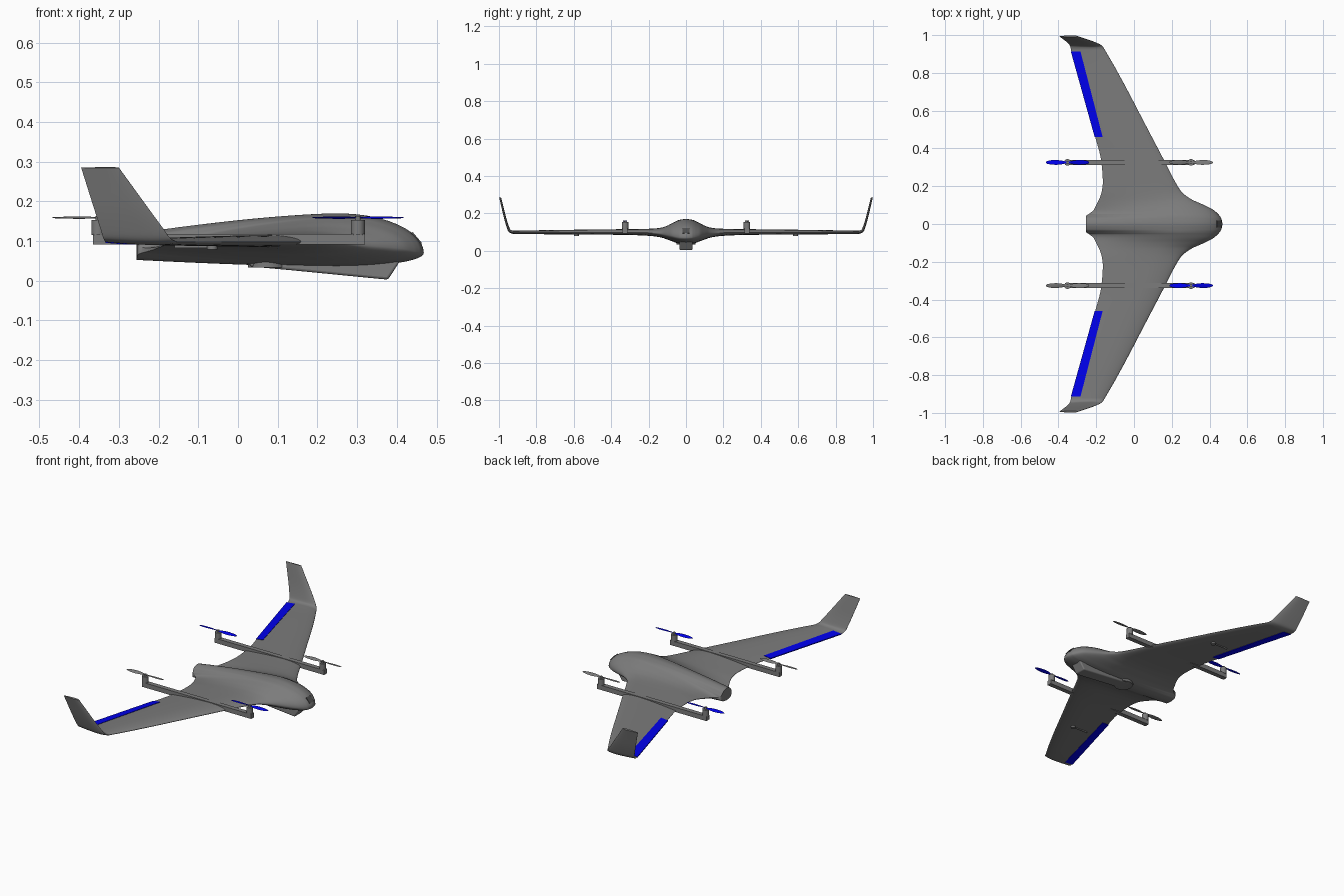
import bpy, math

if "Cube" in bpy.data.objects:
    bpy.data.objects.remove(bpy.data.objects["Cube"])


def paint(name, r, g, b):
    m = bpy.data.materials.new(name)
    m.diffuse_color = (r, g, b, 1)
    m.use_nodes = True
    m.node_tree.nodes["Principled BSDF"].inputs["Base Color"].default_value = m.diffuse_color
    return m


blue = paint("blue_paint", 0.0, 0.0, 0.85)
grey = paint("dark_grey", 0.2, 0.2, 0.2)
dark = paint("window_dark", 0.08, 0.08, 0.08)


def make(name, verts, faces, mat=grey, smooth=40):
    me = bpy.data.meshes.new(name)
    me.from_pydata(verts, [], faces)
    ob = bpy.data.objects.new(name, me)
    bpy.context.collection.objects.link(ob)
    bpy.ops.object.select_all(action='DESELECT')
    ob.select_set(True)
    bpy.context.view_layer.objects.active = ob
    bpy.ops.object.mode_set(mode='EDIT')
    bpy.ops.mesh.select_all(action='SELECT')
    bpy.ops.mesh.normals_make_consistent(inside=False)
    bpy.ops.object.mode_set(mode='OBJECT')
    if smooth:
        bpy.ops.object.shade_smooth_by_angle(angle=math.radians(smooth))
    me.materials.append(mat)
    return ob


def loft(name, rings, mat=grey, smooth=40):
    n = len(rings[0])
    faces = [(i * n + j, i * n + (j + 1) % n, (i + 1) * n + (j + 1) % n, (i + 1) * n + j)
             for i in range(len(rings) - 1) for j in range(n)]
    faces += [tuple(range(n))[::-1], tuple(range((len(rings) - 1) * n, len(rings) * n))]
    return make(name, [p for r in rings for p in r], faces, mat, smooth)


def box(name, x0, x1, y0, y1, z0, z1, mat=grey):
    ring = lambda x: [(x, y0, z0), (x, y1, z0), (x, y1, z1), (x, y0, z1)]
    return loft(name, [ring(x0), ring(x1)], mat, 0)


def cyl(name, x, y, z0, z1, r, n=24, mat=grey):
    ring = lambda z: [(x + r * math.cos(a * math.tau / n), y + r * math.sin(a * math.tau / n), z)
                      for a in range(n)]
    return loft(name, [ring(z0), ring(z1)], mat)


# Blended body, wing and winglet stations:
# y, mid z, leading x, trailing x, upper thickness, lower thickness, tail bluntness, tilt
stations = [
    (0, .070, .468, -.255, .100, .035, .50, 0),
    (.03, .071, .462, -.255, .095, .034, .42, 0),
    (.045, .073, .452, -.252, .089, .033, .22, 0),
    (.055, .075, .443, -.236, .082, .032, .10, 0),
    (.075, .080, .420, -.213, .067, .029, .06, 0),
    (.10, .085, .372, -.200, .049, .025, .05, 0),
    (.13, .090, .305, -.185, .034, .020, .05, 0),
    (.17, .095, .252, -.171, .024, .018, .05, 0),
    (.22, .097, .220, -.165, .020, .016, .05, 0),
    (.33, .098, .163, -.173, .0175, .013, .05, 0),
    (.46, .098, .095, -.205, .016, .012, .05, 0),
    (.92, .098, -.153, -.333, .009, .008, .06, 0),
    (.942, .105, -.168, -.338, .008, .007, .06, .65),
    (.954, .130, -.187, -.346, .007, .006, .06, 1.28),
    (.994, .285, -.300, -.395, .005, .005, .10, 1.31),
]


def refine(rows, steps):
    """Monotone cubic interpolation along the span."""
    s = [0]
    for a, b in zip(rows, rows[1:]):
        s.append(s[-1] + math.hypot(b[0] - a[0], b[1] - a[1]))
    n, cols = len(rows), []
    for c in range(len(rows[0])):
        d = [(rows[i + 1][c] - rows[i][c]) / (s[i + 1] - s[i]) for i in range(n - 1)]
        m = [d[0] if c == 0 else 0]
        for p, q in zip(d, d[1:]):
            m.append(2 * p * q / (p + q) if p * q > 0 else 0)
        m.append(d[-1])
        col = []
        for i in range(n - 1):
            h = s[i + 1] - s[i]
            for k in range(steps):
                t = k / steps
                col.append((2*t**3 - 3*t*t + 1) * rows[i][c] + (t**3 - 2*t*t + t) * h * m[i]
                           + (3*t*t - 2*t**3) * rows[i + 1][c] + (t**3 - t*t) * h * m[i + 1])
        cols.append(col + [rows[-1][c]])
    return list(zip(*cols))


def shape(u, k):
    if u < .3:
        return math.sqrt(max(0, 1 - (1 - u / .3) ** 2))
    return 1 - (1 - k) * ((u - .3) / .7) ** 1.5


def section(row):
    y, z, le, te, up, down, k, tilt = row
    us = [1 - math.cos(math.pi / 2 * i / 22) for i in range(23)]
    side = [(u, -down) for u in us[::-1]] + [(u, up) for u in us[1:]]
    pts = []
    for u, t in side:
        h = t * shape(u, k)
        pts.append((le + (te - le) * u, y - math.sin(tilt) * h, z + math.cos(tilt) * h))
    return pts


half = [section(r) for r in refine(stations, 5)]
other = [[(x, -y, z) for x, y, z in r] for r in half[:0:-1]]
loft("blended_wing_body", other + half)

# Belly pod with sloping front, and round hatch behind it
prof = [(.03, .05), (.03, .036), (.14, .026), (.355, .005), (.378, .003), (.408, .05)]
pod = loft("belly_pod", [[(x, y, z) for x, z in prof] for y in (-.035, .035)], grey, 30)
bev = pod.modifiers.new("round_edges", 'BEVEL')
bev.width, bev.segments = .006, 3
cyl("belly_hatch", .075, 0, .033, .05, .05, 32)

# Nose camera window
cam = box("nose_window", -.011, .011, -.018, .018, -.018, .018, dark)
cam.location = (.443, 0, .102)
cam.rotation_euler = (0, -.7, 0)


def propeller(name, x, y, z, spin, mat):
    widths = [(-.115, .003), (-.106, .008), (-.085, .012), (-.055, .013), (-.03, .010), (-.01, .005)]
    widths += [(-r, w) for r, w in widths[::-1]]
    rings = []
    for r, w in widths:
        pitch = spin * math.copysign(.30 - 1.6 * abs(r), r)
        ring = []
        for a in range(10):
            p, q = w * math.cos(a * math.tau / 10), .0013 * math.sin(a * math.tau / 10)
            ring.append((x + r, y + p * math.cos(pitch) - q * math.sin(pitch),
                         z + p * math.sin(pitch) + q * math.cos(pitch)))
        rings.append(ring)
    loft(name, rings, mat)


for s, tag in ((1, "left"), (-1, "right")):
    yb = s * .326
    # Lift boom
    box("boom_" + tag, -.365, .32, yb - .013, yb + .013, .092, .118)
    # Motors and propellers, blue on one diagonal
    for x, end in ((.302, "front"), (-.352, "rear")):
        mat = blue if (s > 0) == (end == "rear") else grey
        cyl(f"motor_{end}_{tag}", x, yb, .115, .153, .0175)
        cyl(f"prop_hub_{end}_{tag}", x, yb, .153, .163, .007, 16)
        propeller(f"propeller_{end}_{tag}", x, yb, .159, 1 if mat == blue else -1, mat)
    # Elevon, a thin wedge slightly proud of the wing
    rings = []
    for y, hinge, tail in ((.46, -.166, -.208), (.912, -.283, -.334)):
        rings.append([(hinge, s * y, .098 + .0073), (tail, s * y, .098 + .0025),
                      (tail, s * y, .098 - .0025), (hinge, s * y, .098 - .0065)])
    loft("elevon_" + tag, rings, blue, 0)
    # Servo rod and hatch under the wing
    box("servo_rod_" + tag, -.16, -.06, s * .585 - .002, s * .585 + .002, .083, .09)
    cyl("servo_hatch_" + tag, -.065, s * .585, .079, .092, .013, 20)
